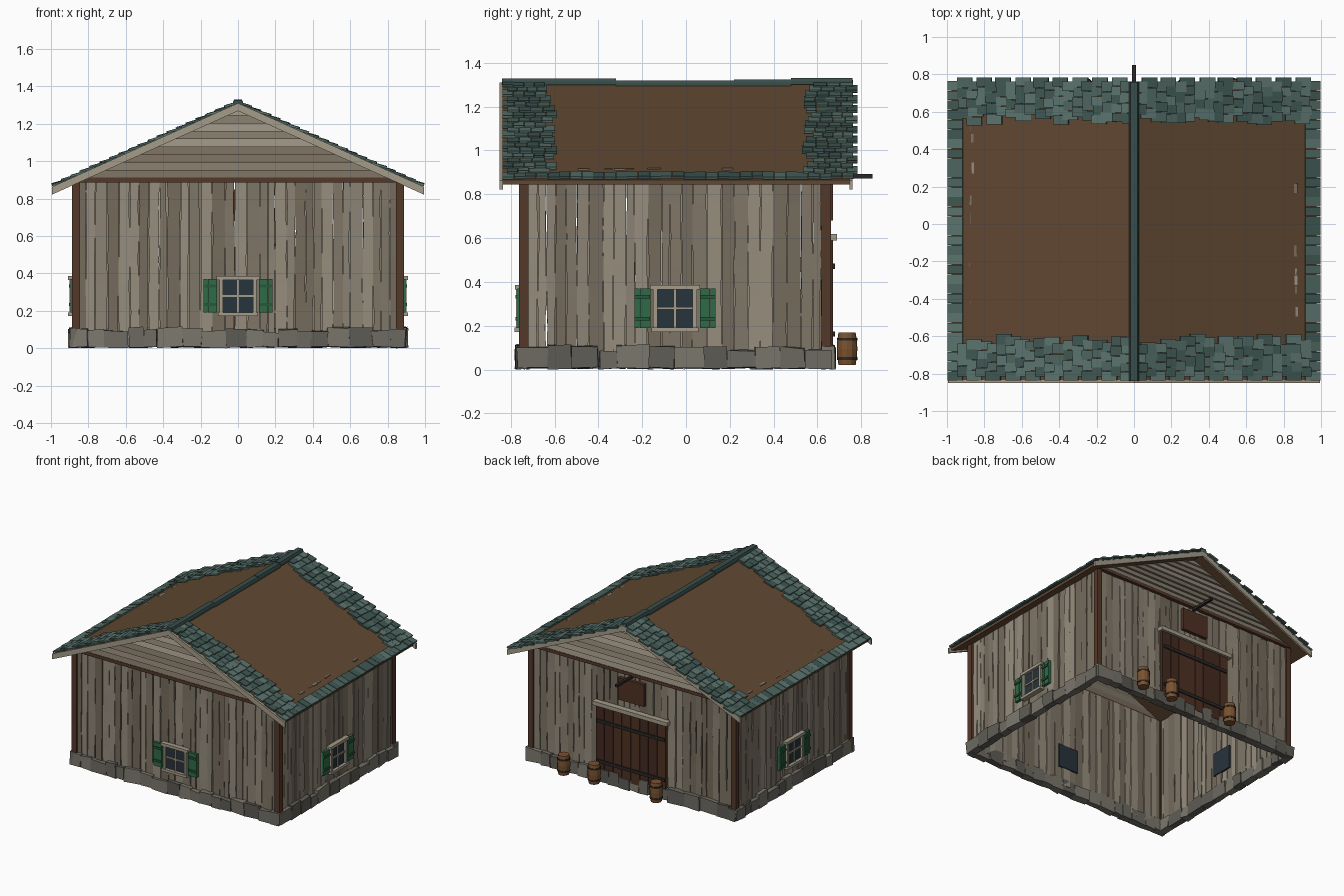
import bpy, bmesh, math, random
from mathutils import Matrix, Vector

if "Cube" in bpy.data.objects:
    bpy.data.objects.remove(bpy.data.objects["Cube"])

random.seed(7)
R = random.uniform
CY = -0.05                      # centre of the building along y
SLOPE, APEX = 0.45, 1.305       # roof pitch and ridge height


def material(name, hexcol):
    rgb = [int(hexcol[i:i + 2], 16) / 255 for i in (0, 2, 4)]
    m = bpy.data.materials.new(name)
    m.diffuse_color = [c / 12.92 if c < 0.04 else ((c + 0.055) / 1.055) ** 2.4 for c in rgb] + [1]
    m.use_nodes = True
    m.node_tree.nodes["Principled BSDF"].inputs["Base Color"].default_value = m.diffuse_color
    return m


PLANK = [material("plank_%d" % i, h) for i, h in enumerate(("8C8374", "7F7667", "756B5C", "968D7D"))]
STONE = [material("stone_%d" % i, h) for i, h in enumerate(("6E6B63", "5F5D56", "7B776C"))]
SHINGLE = [material("shingle_%d" % i, h) for i, h in enumerate(("4C645E", "3F5651", "5A736C"))]
BROWN = [material("roof_brown", "614832")]
POST = [material("post_wood", "54392A")]
TRIM = [material("pale_trim", "A59C8A")]
GREEN = [material("shutter_green", "2F6B48"), material("shutter_dark", "27593C")]
GLASS = [material("glass", "27333C")]
DOOR = [material("door_wood", "4E3123"), material("door_wood_dark", "432A1F")]
IRON = [material("iron", "2A2725")]
CASK = [material("barrel_wood", "7A5230")]
CAP = [material("ridge_metal", "384D4A")]


class Part:
    """Collects lofted solids into one named object."""
    def __init__(self, name, mats):
        self.name, self.mats, self.bm = name, mats, bmesh.new()

    def loft(self, loops, M=Matrix(), mat=None):
        mat = random.randrange(len(self.mats)) if mat is None else mat
        rings = [[self.bm.verts.new(M @ Vector(p)) for p in lp] for lp in loops]
        n = len(rings[0])
        faces = [self.bm.faces.new(rings[0][::-1]), self.bm.faces.new(rings[-1])]
        for a, b in zip(rings, rings[1:]):
            for i in range(n):
                j = (i + 1) % n
                faces.append(self.bm.faces.new((a[i], a[j], b[j], b[i])))
        for f in faces:
            f.material_index = mat

    def box(self, x0, x1, y0, y1, z0, z1, M=Matrix(), mat=None, j=0):
        def ring(z):
            return [(x + R(-j, j), y + R(-j, j), z + R(-j, j))
                    for x, y in ((x0, y0), (x1, y0), (x1, y1), (x0, y1))]
        self.loft([ring(z0), ring(z1)], M, mat)

    def prism(self, pts, y0, y1, M=Matrix(), mat=None):
        self.loft([[(x, y, z) for x, z in pts] for y in (y0, y1)], M, mat)

    def done(self):
        bmesh.ops.recalc_face_normals(self.bm, faces=self.bm.faces[:])
        me = bpy.data.meshes.new(self.name)
        self.bm.to_mesh(me)
        self.bm.free()
        for m in self.mats:
            me.materials.append(m)
        bpy.context.collection.objects.link(bpy.data.objects.new(self.name, me))


def wall_frame(deg, dist):
    """Wall frame: local x runs along the wall, local -y points outward."""
    return Matrix.Translation((0, CY, 0)) @ Matrix.Rotation(math.radians(deg), 4, 'Z') @ Matrix.Translation((0, -dist, 0))


WALLS = {"front": (wall_frame(0, 0.695), 0.86), "right": (wall_frame(90, 0.872), 0.685),
         "back": (wall_frame(180, 0.695), 0.86), "left": (wall_frame(270, 0.872), 0.685)}

for side, (M, half) in WALLS.items():
    gable = side in ("front", "back")

    # Weathered vertical planks with uneven edges and gaps
    p = Part(side + "_wall_planks", PLANK)
    x = -half
    while x < half - 0.01:
        w = min(R(0.035, 0.07), half - x)
        top, y = (0.9 if gable else R(0.89, 0.922)), R(-0.005, 0.005)
        loops = []
        for k in range(7):
            z = 0.05 + (top - 0.05) * k / 6
            a, b = x + R(-0.002, 0.005), x + w - R(-0.002, 0.006)
            loops.append([(a, y, z), (b, y + R(-.003, .003), z), (b, y + 0.02, z), (a, y + 0.02, z)])
        p.loft(loops, M)
        x += w
    p.done()

    # Irregular foundation stones
    p = Part(side + "_foundation_stones", STONE)
    x, end = -half - 0.035, half + 0.035
    while x < end - 0.02:
        w = min(R(0.07, 0.15), end - x)
        p.box(x, x + w, -0.03 + R(-.004, .006), 0.025, 0.006, R(0.085, 0.115), M, j=0.006)
        x += w
    p.done()

    if gable:
        # Horizontal clapboards in the gable, with tie beam
        p = Part(side + "_gable_siding", PLANK)
        n, z0 = 9, 0.91
        h = (APEX - 0.02 - z0) / n
        for k in range(n):
            za, zb = z0 + k * h, z0 + (k + 1) * h
            wa, wb = [(APEX - 0.015 - z) / SLOPE for z in (za, zb)]
            p.loft([[(-wa, -0.022, za), (wa, -0.022, za), (wa, 0.015, za), (-wa, 0.015, za)],
                    [(-wb, -0.006, zb), (wb, -0.006, zb), (wb, 0.015, zb), (-wb, 0.015, zb)]], M)
        p.done()
        p = Part(side + "_tie_beam", POST)
        p.box(-0.885, 0.885, -0.025, 0.015, 0.887, 0.912, M)
        p.done()

    if side != "back":
        # Window: glass, frame, glazing bars
        p = Part(side + "_window_glass", GLASS)
        p.box(-0.085, 0.085, -0.014, 0.03, 0.19, 0.37, M)
        p.done()
        p = Part(side + "_window_frame", TRIM)
        for s in (-1, 1):
            xs = sorted((s * 0.08, s * 0.1))
            p.box(*xs, -0.03, 0, 0.185, 0.37, M)
        p.box(-0.115, 0.115, -0.036, 0, 0.365, 0.387, M)
        p.box(-0.108, 0.108, -0.038, 0, 0.172, 0.192, M)
        p.box(-0.006, 0.006, -0.022, 0, 0.19, 0.37, M)
        p.box(-0.08, 0.08, -0.022, 0, 0.274, 0.286, M)
        p.done()
        # Shutters: three boards and two rails each
        p = Part(side + "_shutters", GREEN)
        for s in (-1, 1):
            for k in range(3):
                a, b = sorted((s * (0.113 + k * 0.0245), s * (0.136 + k * 0.0245)))
                p.box(a, b, -0.024, -0.004, 0.19, 0.37, M, 0)
            a, b = sorted((s * 0.115, s * 0.184))
            for z in (0.225, 0.325):
                p.box(a, b, -0.032, -0.02, z, z + 0.016, M, 1)
        p.done()

# Corner posts
p = Part("corner_posts", POST)
for sx in (-1, 1):
    for sy in (-1, 1):
        x, y = sx * 0.867, CY + sy * 0.69
        p.box(x - 0.021, x + 0.021, y - 0.021, y + 0.021, 0.05, 0.9)
p.done()

# Loading door, straps, header rail, hatch and hoist beam on the back
M = WALLS["back"][0]
p = Part("back_door", DOOR)
for k in range(8):
    p.box(-0.3 + k * 0.075, -0.229 + k * 0.075, -0.026, -0.004, 0.06, 0.59, M)
p.done()
p = Part("door_straps", IRON)
for z in (0.15, 0.46):
    p.box(-0.29, 0.29, -0.034, -0.02, z, z + 0.025, M)
p.done()
p = Part("door_header", TRIM)
p.box(-0.32, 0.32, -0.045, 0, 0.59, 0.62, M)
p.done()
p = Part("loft_hatch", DOOR)
p.box(-0.11, 0.11, -0.026, 0, 0.68, 0.85, M, 0)
p.done()
p = Part("hoist_beam", IRON)
p.box(-0.01, 0.01, -0.205, 0.03, 0.872, 0.892, M)
p.done()

# Barrels with hoops
for i, x in enumerate((0.53, 0.27, -0.26)):
    T = Matrix.Translation((x, 0.735, 0.02))

    def ring(r, z):
        return [(r * math.cos(a * math.pi / 6), r * math.sin(a * math.pi / 6), z) for a in range(12)]
    p = Part("barrel_%d" % (i + 1), CASK + IRON)
    p.loft([ring(0.039, 0), ring(0.045, 0.04), ring(0.047, 0.075), ring(0.045, 0.11), ring(0.039, 0.15)], T, 0)
    for z in (0.025, 0.113):
        p.loft([ring(0.0465, z), ring(0.0465, z + 0.012)], T, 1)
    p.done()


def chevron(half, apex, thick):
    e = apex - SLOPE * half
    return [(-half, e), (0, apex), (half, e), (half, e - thick), (0, apex - thick), (-half, e - thick)]


# Bare roof deck and pale bargeboards
p = Part("roof_deck", BROWN)
p.prism(chevron(0.975, APEX, 0.022), -0.838, 0.748)
p.done()
p = Part("bargeboards", TRIM)
for y in (-0.85, 0.745):
    p.prism(chevron(0.995, APEX + 0.006, 0.042), y, y + 0.015)
p.done()

# Remaining shingles: bands along both gables and a course at each eave
p = Part("roof_shingles", SHINGLE)
PITCH = 0.0515
for s in (-1, 1):
    for row in range(19):
        x = 0.955 - row * PITCH
        tilt = math.atan(SLOPE) - math.radians(8)
        T = Matrix.Translation((s * x, 0, APEX - SLOPE * x + 0.011)) @ Matrix.Rotation(s * tilt, 4, 'Y')
        off = 0.022 * (row % 2)
        if row == 0:
            spans = [(-0.838, 0.765)]
        else:
            spans = [(-0.838 + off, -0.615 + R(-.03, .03)), (0.555 + R(-.03, .03), 0.762 + off)]
        for a, b in spans:
            n = round((b - a) / 0.052)
            w = (b - a) / n
            for k in range(n):
                d = R(-0.006, 0.006) if row else 0
                z = R(-0.002, 0.003)
                p.box(-0.042 + d, 0.042 + d, a + k * w + 0.001, a + (k + 1) * w - 0.001,
                      z - 0.006, z + 0.006, T)
p.done()

# Ridge cap in slightly sagging lengths
p = Part("ridge_cap", CAP)
for a, b, z in ((-0.84, -0.32, 1.328), (-0.32, 0.22, 1.32), (0.22, 0.48, 1.324), (0.48, 0.76, 1.331)):
    p.prism([(-0.026, z - 0.014), (-0.02, z), (0.02, z), (0.026, z - 0.014), (0.026, z - 0.03), (-0.026, z - 0.03)], a, b)
p.done()
